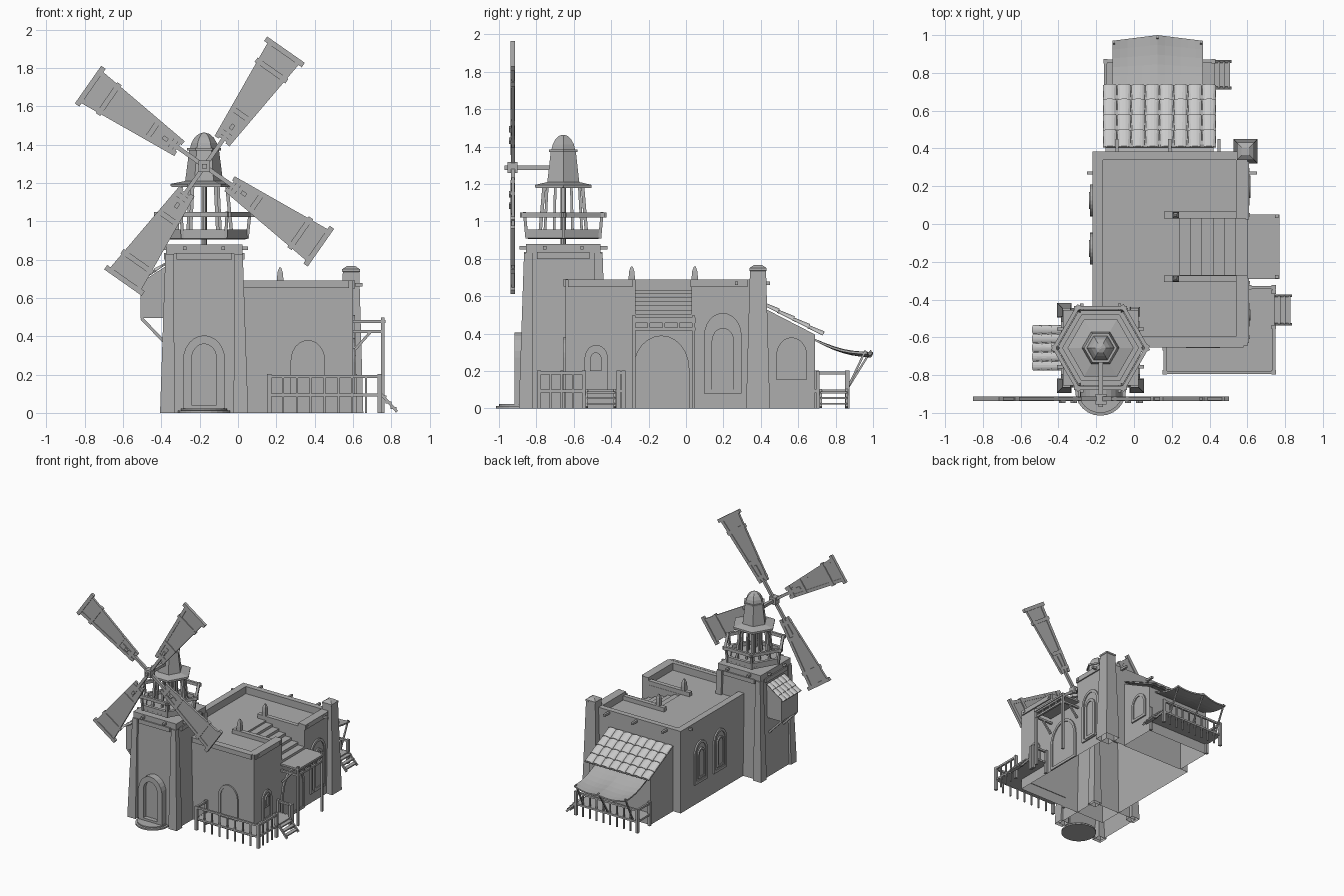
import bpy, bmesh
from math import sin, cos, pi, radians
from mathutils import Vector as V

if "Cube" in bpy.data.objects:
    bpy.data.objects.remove(bpy.data.objects["Cube"])

X, Y, Z = V((1, 0, 0)), V((0, 1, 0)), V((0, 0, 1))
stone = bpy.data.materials.new("dark_grey")
stone.diffuse_color = (.42, .42, .42, 1)
stone.use_nodes = True
stone.node_tree.nodes["Principled BSDF"].inputs["Base Color"].default_value = stone.diffuse_color


def finish(name, bm):
    bmesh.ops.recalc_face_normals(bm, faces=bm.faces)
    me = bpy.data.meshes.new(name)
    bm.to_mesh(me)
    bm.free()
    ob = bpy.data.objects.new(name, me)
    bpy.context.collection.objects.link(ob)
    if not name.endswith("tiles"):
        me.materials.append(stone)
    return ob


def strip_flat(ob, *levels):
    """Open a shell by deleting its horizontal faces at the given heights."""
    bm = bmesh.new()
    bm.from_mesh(ob.data)
    gone = [f for f in bm.faces if any(all(abs(v.co.z - z) < 1e-4 for v in f.verts) for z in levels)]
    bmesh.ops.delete(bm, geom=gone, context='FACES')
    bm.to_mesh(ob.data)
    bm.free()


def slab(name, verts, faces, vec):
    """Flat faces extruded along vec into a closed solid (vec None = open sheet)."""
    bm = bmesh.new()
    vs = [bm.verts.new(v) for v in verts]
    fs = [bm.faces.new([vs[i] for i in f]) for f in faces]
    if vec is not None:
        g = bmesh.ops.extrude_face_region(bm, geom=fs, use_keep_orig=True)
        bmesh.ops.translate(bm, vec=vec, verts=[e for e in g["geom"] if isinstance(e, bmesh.types.BMVert)])
    return finish(name, bm)


def prism(name, pts, vec):
    return slab(name, pts, [range(len(pts))], V(vec))


def box(name, x0, x1, y0, y1, z0, z1):
    return prism(name, [(x0, y0, z0), (x1, y0, z0), (x1, y1, z0), (x0, y1, z0)], (0, 0, z1 - z0))


def beam(name, p, q, w, h=None, up=None):
    p, q = V(p), V(q)
    d = (q - p).normalized()
    up = V(up) if up else (Y if abs(d.z) > .9 else Z)
    s = d.cross(up).normalized()
    t = s.cross(d) * (h or w) / 2
    s = s * w / 2
    return prism(name, [p - s - t, p + s - t, p + s + t, p - s + t], q - p)


def loft(name, c, rings, n, rot=0):
    """Stack of n-sided rings (radius, z) around c."""
    bm = bmesh.new()
    rows = [[bm.verts.new((c[0] + r * cos(rot + 2 * pi * i / n), c[1] + r * sin(rot + 2 * pi * i / n), z))
             for i in range(n)] for r, z in rings]
    for a, b in zip(rows, rows[1:]):
        for i in range(n):
            bm.faces.new((a[i], a[(i + 1) % n], b[(i + 1) % n], b[i]))
    bm.faces.new(rows[0])
    bm.faces.new(rows[-1])
    return finish(name, bm)


def arch(name, o, u, n, w, h, t=.022, d=.012):
    """Arched frame strip with a thinner pane inside it; o is the sill centre."""
    def outline(w, h, lift):
        sp = h - w * .6
        p = [(-w / 2, lift)] + [(-cos(pi * i / 12) * w / 2, sp + sin(pi * i / 12) * (h - sp)) for i in range(13)]
        return [V(o) + u * a + Z * b for a, b in p + [(w / 2, lift)]]
    a, b = outline(w, h, 0), outline(w - 2 * t, h - t, min(t, .022))
    k = len(a)
    slab(name + "_frame", a + b, [(i, (i + 1) % k, k + (i + 1) % k, k + i) for i in range(k)], n * d)
    prism(name + "_pane", b, n * d * .4)


def tiles(name, o, u, v, cols, rows):
    """Overlapping rounded tiles; u spans the width, v runs down the slope."""
    nrm = u.cross(v).normalized()
    nrm = nrm if nrm.z > 0 else -nrm
    r, verts, faces = u.length / cols / 2, [], []
    for c in range(cols):
        for k in range(rows):
            b = len(verts)
            for f, s, lift in ((k / rows, .9, 0), (min(1, (k + 1.05) / rows), 1, .006)):
                for i in range(8):
                    a = pi * i / 7
                    verts.append(V(o) + u * ((c + .5) / cols) + v * f
                                 + u.normalized() * cos(a) * r * s + nrm * (sin(a) * r * .5 * s + lift))
            faces += [(b + i, b + i + 1, b + 9 + i, b + 8 + i) for i in range(7)]
    ob = slab(name, verts, faces, None)
    m = ob.modifiers.new("thick", 'SOLIDIFY')
    m.thickness = .005
    prism(name + "_board", [V(o), V(o) + u, V(o) + u + v, V(o) + v], nrm * .006)


def fence(name, a, b, n, top=.19):
    a, b = V((*a, 0)), V((*b, 0))
    for z, w in ((top, .016), (.095, .012)):
        beam(name + "_rail", a + Z * z, b + Z * z, w)
    for i in range(n + 1):
        p, e = a.lerp(b, i / n), i in (0, n)
        beam(name + "_post", p, p + Z * (top + .012 * e), .022 if e else .011)


def ladder_steps(name, x0, x1, y0, y1):
    for y in (y0, y1):
        beam(name + "_stringer", (x0, y, .1), (x1, y, .006), .014)
    for i in range(3):
        x, z = x0 + (x1 - x0) * (i + .6) / 3.3, .085 - i * .03
        box(name + "_tread", x - .016, x + .016, y0, y1, z - .005, z + .005)


# Main house: open shell, roof level with stairwell, parapet
strip_flat(box("house_walls", -.22, .6, -.645, .385, 0, .49), 0, .49)
strip_flat(prism("house_roof", [(-.22, -.645, .49), (.6, -.645, .49), (.6, -.27, .49), (.24, -.27, .49),
                                (.24, .03, .49), (.6, .03, .49), (.6, .385, .49), (-.22, .385, .49)], (0, 0, .14)), .49)
for i in range(6):
    box("roof_stair", .24, .30 + i * .06, -.27, .03, .49, .615 - i * .022)
for w in ((-.22, -.165, -.645, .385), (-.165, .54, -.645, -.595), (-.165, .54, .34, .385),
          (.54, .6, -.645, -.27), (.54, .6, .03, .385)):
    box("parapet", *w, .63, .69)
for y in (-.29, .047):
    box("stairwell_curb", .16, .54, y - .018, y + .018, .63, .665)
    loft("stairwell_finial", (.22, y), [(.024, .63), (.024, .7), (.019, .735), (.006, .76)], 4, pi / 4)
for y0, y1 in ((-.63, -.285), (.025, .33)):
    box("side_trim", .59, .61, y0, y1, .65, .69)
box("front_trim", .03, .58, -.655, -.63, .652, .692)
for y in (-.6, -.31, .05, .27):
    beam("roof_log", (.59, y, .67), (.65 if y > .2 else .615, y, .67), .018)
beam("roof_log", (-.25, .27, .67), (-.21, .27, .67), .018)
for x in (-.09, .19, .45):
    beam("roof_log", (x, .37, .67), (x, .45, .67), .018)
h = 2 ** .5
strip_flat(loft("chimney", (.59, .385), [(.064 * h, 0), (.043 * h, .735), (.046 * h, .737),
                                         (.046 * h, .75), (.02 * h, .768)], 4, pi / 4), 0)

# Arched openings
arch("balcony_arch", (.6, -.132, 0), Y, X, .3, .39)
arch("small_window", (.6, -.48, .09), Y, X, .125, .25)
arch("small_window_inner", (.605, -.482, .2), Y, X, .06, .1, .01)
arch("side_niche", (.6, .197, .08), Y, X, .2, .43)
arch("side_window", (.605, .197, .09), Y, X, .12, .34)
arch("shed_window", (.42, .565, .155), Y, X, .165, .225)
arch("porch_door", (.365, -.645, .095), X, -Y, .18, .285)
for y in (.125, -.13):
    arch("left_window", (-.22, y, .17), Y, -X, .17, .35)
    arch("left_window_inner", (-.225, y, .21), Y, -X, .09, .25, .015)

# Balcony on posts
box("balcony_floor", .595, .77, -.29, .05, .47, .485)
for z in (.425, .465):
    beam("balcony_edge", (.755, -.29, z), (.755, .05, z), .016)
for y in (-.28, .04):
    beam("balcony_side", (.6, y, .425), (.765, y, .425), .016)
    beam("balcony_post", (.755, y, 0), (.755, y, .498), .018)
    beam("balcony_brace", (.61, y, .33), (.69, y, .42), .014)
for i in range(1, 4):
    beam("balcony_upright", (.755, -.28 + i * .08, .425), (.755, -.28 + i * .08, .48), .013)

# Front corner porch
box("porch_floor_front", .155, .745, -.79, -.64, .085, .1)
box("porch_floor_side", .6, .745, -.64, -.33, .085, .1)
fence("porch_front", (.163, -.785), (.74, -.785), 8)
fence("porch_left", (.163, -.785), (.163, -.66), 1)
fence("porch_side", (.74, -.785), (.74, -.545), 4)
fence("porch_corner", (.74, -.36), (.74, -.335), 1)
fence("porch_back", (.74, -.335), (.61, -.335), 1)
ladder_steps("porch_steps", .745, .83, -.53, -.38)

# Rear shed with tiled roof, awning and deck
strip_flat(prism("shed", [(-.15, .38, 0), (-.15, .69, 0), (-.15, .69, .395), (-.15, .38, .555)], (.57, 0, 0)), 0)
tiles("shed_tiles", (-.165, .405, .555), X * .6, V((0, .325, -.165)), 8, 4)
av, af, nx, ny = [], [], 12, 6
for j in range(ny + 1):
    for i in range(nx + 1):
        s, t = i / nx, j / ny
        peak = 1 - abs(2 * s - 1)
        sag = sin(pi * ((2 * s) % 1))
        av.append((-.115 + .48 * s, .69 + t * (.28 + .03 * peak),
                   .36 - .07 * t - .02 * sin(pi * t) - .018 * sag * t))
for j in range(ny):
    for i in range(nx):
        b = j * (nx + 1) + i
        af.append((b, b + 1, b + nx + 2, b + nx + 1))
slab("awning", av, af, V((0, 0, .012)))
for x, y in ((-.105, .96), (.125, .99), (.355, .96)):
    beam("awning_pole", (x, .86, .1), (x, y, .31), .011)
box("deck_floor", -.155, .425, .68, .87, .085, .1)
fence("deck_back", (-.15, .862), (.42, .862), 9)
fence("deck_left", (-.15, .70), (-.15, .862), 1)
for y in (.705, .862):
    beam("deck_post", (.42, y, 0), (.42, y, .2), .02)
ladder_steps("deck_steps", .425, .51, .72, .86)

# Tower with tapered corner piers
cx, cy = -.177, -.656
strip_flat(loft("tower", (cx, cy), [(.21 * h, 0), (.192 * h, .83), (.2 * h, .83), (.2 * h, .88)], 4, pi / 4), 0)
for sx in (-1, 1):
    for sy in (-1, 1):
        pier = loft("tower_pier", (cx + sx * .192, cy + sy * .2), [(.038 * h, 0), (.022 * h, .83)], 4, pi / 4)
        for v in pier.data.vertices:
            if v.co.z > .5:
                v.co.x -= sx * .012
                v.co.y -= sy * .012
        strip_flat(pier, 0)
box("tower_trim_front", cx - .145, cx + .145, cy - .21, cy + .21, .8, .835)
box("tower_trim_side", cx - .21, cx + .21, cy - .14, cy + .14, .8, .835)
for s in (-.1, .1):
    beam("tower_log", (cx - .23, cy + s, .86), (cx + .23, cy + s, .86), .018)
    beam("tower_log", (cx + s, cy - .235, .86), (cx + s, cy + .235, .86), .018)
arch("tower_door", (cx, cy - .2, .02), X, -Y, .22, .385, .045, .06)
loft("door_step", (cx, -.88), [(.135, 0), (.135, .012), (.12, .014), (.12, .024)], 24)

# Tiled bay on the tower's left
box("bay", -.51, -.37, -.765, -.545, .495, .69)
tiles("bay_tiles", (-.375, -.775, .775), Y * .24, V((-.155, 0, -.105)), 5, 3)
prism("bay_gable", [(-.51, -.765, .68), (-.37, -.765, .68), (-.37, -.765, .77)], (0, .22, 0))
for y in (-.75, -.56):
    beam("bay_brace", (-.505, y, .495), (-.385, y, .37), .016)


# Hexagonal gallery
def hexp(i, r, z):
    return V((cx + r * cos(pi * i / 3), cy + r * sin(pi * i / 3), z))


loft("gallery_floor", (cx, cy), [(.21, .905), (.23, .91), (.23, .925), (.2, .93)], 6)
loft("center_pole", (cx, cy), [(.014, .87), (.014, 1.2)], 8)
for i in range(6):
    beam("gallery_curb", hexp(i, .215, .94), hexp(i + 1, .215, .94), .025, .035)
    d = (hexp(i + 1, .245, 0) - hexp(i, .245, 0)) * .07
    beam("gallery_rail", hexp(i, .245, 1.035) - d, hexp(i + 1, .245, 1.035) + d, .02, .026)
    beam("gallery_rail_post", hexp(i, .225, .91), hexp(i, .24, 1.05), .016)
    beam("gallery_column", hexp(i, .145, .92), hexp(i, .118, 1.2), .018)
    beam("gallery_inner_column", hexp(i + .5, .1, .92), hexp(i + .5, .085, 1.2), .014)
    beam("eave_beam", hexp(i, .165, 1.185), hexp(i + 1, .165, 1.185), .014)
loft("cap_eave", (cx, cy), [(.175, 1.185), (.175, 1.195), (.1, 1.21)], 6)
loft("cap_body", (cx, cy), [(.1, 1.2), (.078, 1.37)], 6)
loft("cap_band", (cx, cy), [(.088, 1.37), (.088, 1.383)], 6)
loft("cap_dome", (cx, cy), [(.074, 1.38), (.066, 1.41), (.05, 1.437), (.028, 1.456), (.006, 1.463)], 6)

# Sails on their axle
hub = V((-.175, -.925, 1.288))
beam("axle", hub - Y * .045, hub + Y * .25, .024)
beam("hub", hub - Y * .03, hub + Y * .025, .06)
for k in range(4):
    a = radians(55 + 90 * k)
    d, s = V((cos(a), 0, sin(a))), V((-sin(a), 0, cos(a)))

    def P(r, t, y=0):
        return hub + d * r + s * t + Y * y

    beam("sail_spar", P(0, 0), P(.3, 0), .022, .022, Y)
    prism("sail_cloth", [P(.17, -.04, -.004), P(.73, -.095, -.004), P(.73, .095, -.004), P(.17, .04, -.004)], (0, .008, 0))
    for m in (-1, 1):
        beam("sail_edge", P(.16, m * .034), P(.735, m * .088), .026, .018, Y)
    for r, w in ((.2, .05), (.33, .06), (.61, .098), (.728, .12)):
        beam("sail_crossbar", P(r, -w), P(r, w), .028, .024, Y)
    beam("sail_peg", P(.235, 0, -.012), P(.265, 0, -.012), .02, .02, Y)
